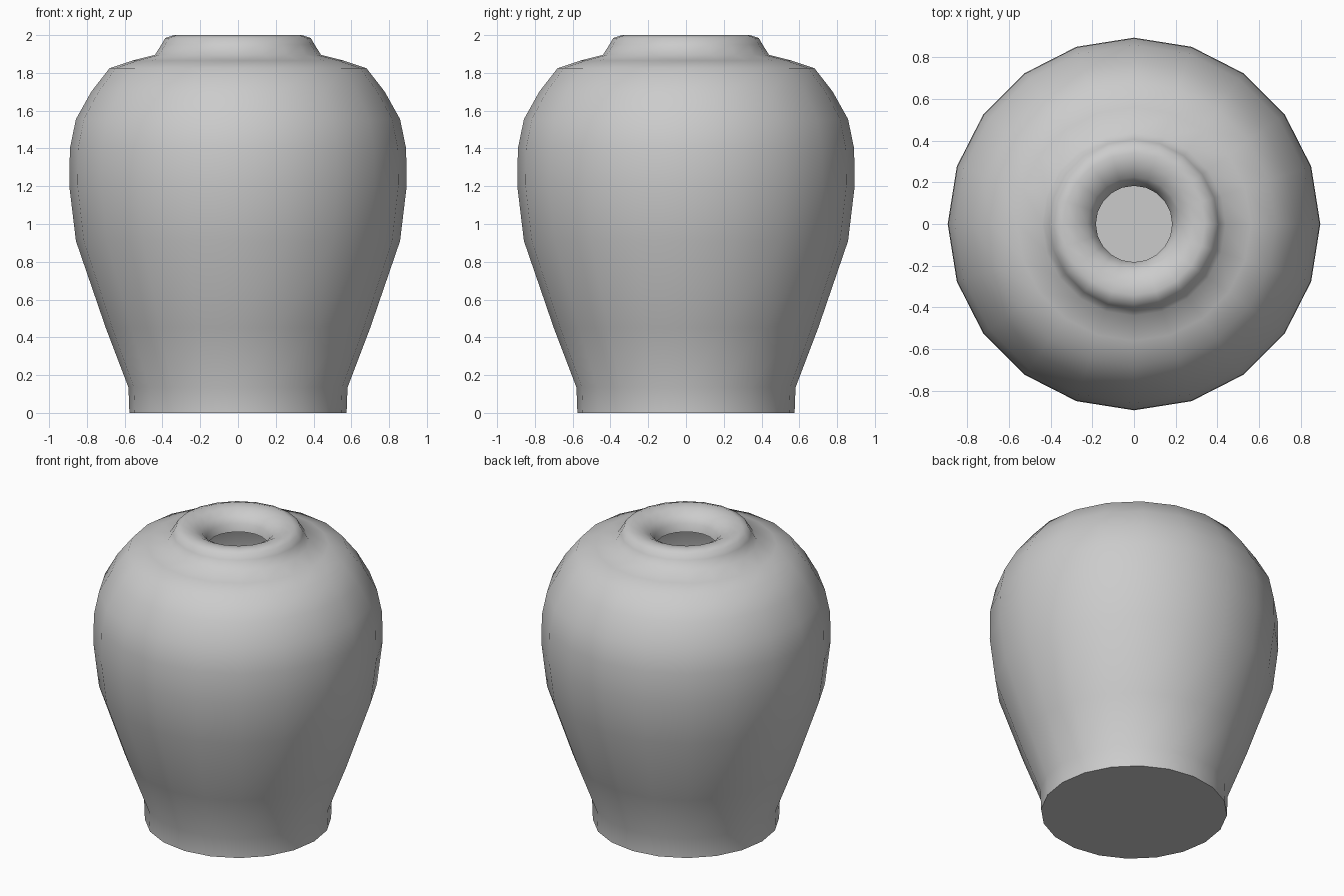
import bpy, bmesh, math

if "Cube" in bpy.data.objects:
    bpy.data.objects.remove(bpy.data.objects["Cube"])

SIDES = 20

# Half profile (radius, height): foot, belly, shoulder, collar, rolled lip, throat
PROFILE = [
    (0.575, 0.0), (0.58, 0.135), (0.70, 0.45), (0.858, 0.91), (0.893, 1.20),
    (0.89, 1.40), (0.858, 1.555), (0.777, 1.70), (0.68, 1.825), (0.56, 1.865),
    (0.44, 1.895), (0.405, 1.95), (0.385, 1.985), (0.34, 2.0), (0.28, 1.99),
    (0.225, 1.96), (0.195, 1.92), (0.183, 1.87),
]


def lathe(name, profile, sides):
    """Spin a half profile into rings and close the bottom with one flat face."""
    bm = bmesh.new()
    rings = []
    for r, z in profile:
        rings.append([bm.verts.new((r * math.cos(math.tau * i / sides),
                                    r * math.sin(math.tau * i / sides), z))
                      for i in range(sides)])
    for a, b in zip(rings, rings[1:]):
        for i in range(sides):
            j = (i + 1) % sides
            bm.faces.new((a[i], a[j], b[j], b[i]))
    bm.faces.new(rings[0][::-1])
    mesh = bpy.data.meshes.new(name)
    bm.to_mesh(mesh)
    bm.free()
    obj = bpy.data.objects.new(name, mesh)
    bpy.context.collection.objects.link(obj)
    return obj


# Vase body: smooth all round, crisp edge only at the foot
vase = lathe("vase", PROFILE, SIDES)
bpy.context.view_layer.objects.active = vase
vase.select_set(True)
bpy.ops.object.shade_smooth_by_angle(angle=math.radians(75))
